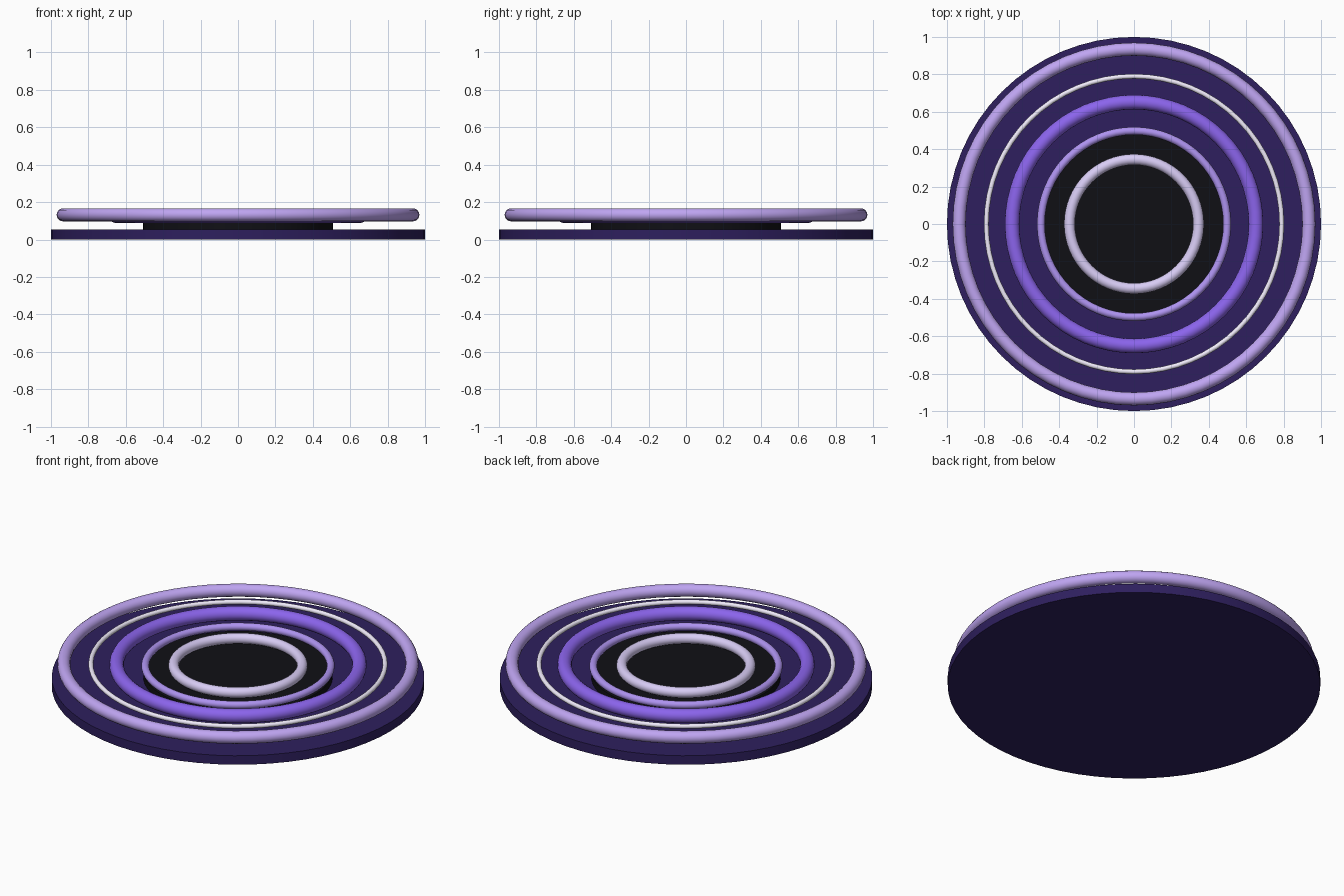
import bpy
import math

if "Cube" in bpy.data.objects:
    bpy.data.objects.remove(bpy.data.objects["Cube"])


def linear(hex_code):
    """Hex colour to linear RGBA."""
    channels = [int(hex_code[i:i + 2], 16) / 255 for i in (0, 2, 4)]
    return [c / 12.92 if c <= 0.04045 else ((c + 0.055) / 1.055) ** 2.4
            for c in channels] + [1.0]


def finish(name, colour):
    obj = bpy.context.object
    obj.name = name
    mat = bpy.data.materials.new(name + "_colour")
    mat.diffuse_color = linear(colour)
    mat.use_nodes = True
    mat.node_tree.nodes["Principled BSDF"].inputs["Base Color"].default_value = mat.diffuse_color
    obj.data.materials.append(mat)
    bpy.ops.object.shade_smooth_by_angle(angle=math.radians(40))


def disc(name, radius, bottom, top, colour):
    bpy.ops.mesh.primitive_cylinder_add(
        vertices=64, radius=radius, depth=top - bottom,
        location=(0, 0, (bottom + top) / 2))
    finish(name, colour)


def ring(name, radius, thickness, z, colour):
    bpy.ops.mesh.primitive_torus_add(
        major_radius=radius, minor_radius=thickness,
        major_segments=64, minor_segments=16, location=(0, 0, z))
    finish(name, colour)


# Base plate and raised dark centre
disc("base_plate", 1.0, 0.0, 0.053, "2E1F5E")
disc("centre_disc", 0.508, 0.053, 0.09, "101015")

# Concentric rings floating over the plate, outermost first
ring("outer_ring", 0.935, 0.035, 0.132, "BFA5F2")
ring("thin_pale_ring", 0.79, 0.013, 0.13, "F0EBFA")
ring("violet_ring", 0.652, 0.039, 0.127, "8B64EC")
ring("lilac_ring", 0.498, 0.021, 0.12, "AE93F0")
ring("inner_ring", 0.345, 0.029, 0.122, "D8CCF5")
